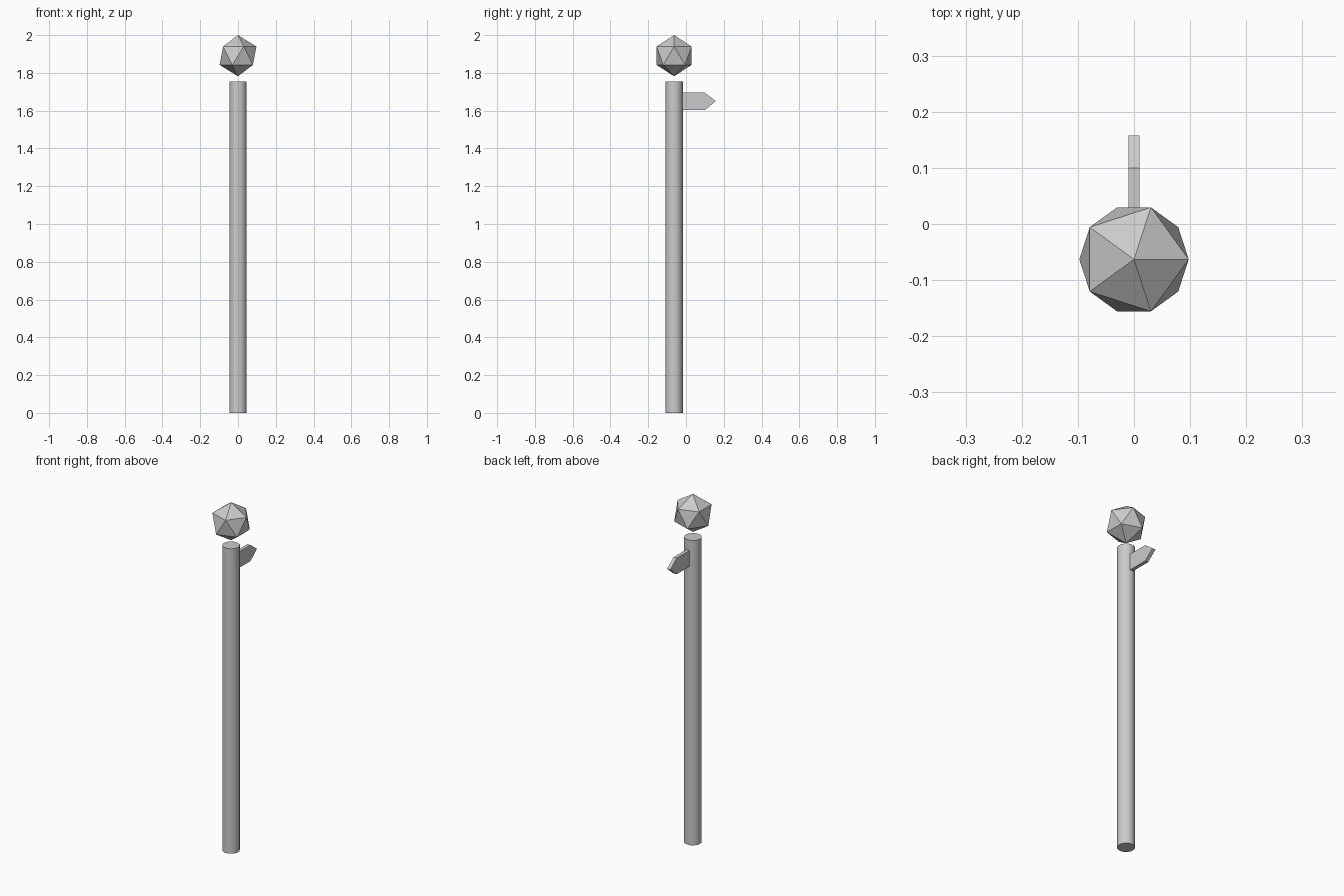
import bpy, bmesh

if "Cube" in bpy.data.objects:
    bpy.data.objects.remove(bpy.data.objects["Cube"])

AXIS_Y = -0.063   # post and finial share this vertical axis
POST_H = 1.754

# Round post
bpy.ops.mesh.primitive_cylinder_add(vertices=16, radius=0.046, depth=POST_H,
                                    location=(0, AXIS_Y, POST_H / 2))
post = bpy.context.object
post.name = "post"
bpy.ops.object.shade_smooth_by_angle()

# Faceted ball floating above the post
R = 0.109
bpy.ops.mesh.primitive_ico_sphere_add(subdivisions=1, radius=R,
                                      location=(0, AXIS_Y, 2 - R))
bpy.context.object.name = "lamp_ball"

# Pointed sign board: side profile (y, z) extruded through its thickness
profile = [(-0.025, 1.603), (0.1, 1.603), (0.158, 1.651),
           (0.1, 1.695), (-0.025, 1.695)]
HALF = 0.01
bm = bmesh.new()
face = bm.faces.new([bm.verts.new((-HALF, y, z)) for y, z in profile])
side = bmesh.ops.extrude_face_region(bm, geom=[face])
bmesh.ops.translate(bm, vec=(2 * HALF, 0, 0),
                    verts=[v for v in side["geom"] if isinstance(v, bmesh.types.BMVert)])
bmesh.ops.recalc_face_normals(bm, faces=bm.faces)
mesh = bpy.data.meshes.new("arrow_sign")
bm.to_mesh(mesh)
bm.free()
bpy.context.collection.objects.link(bpy.data.objects.new("arrow_sign", mesh))
